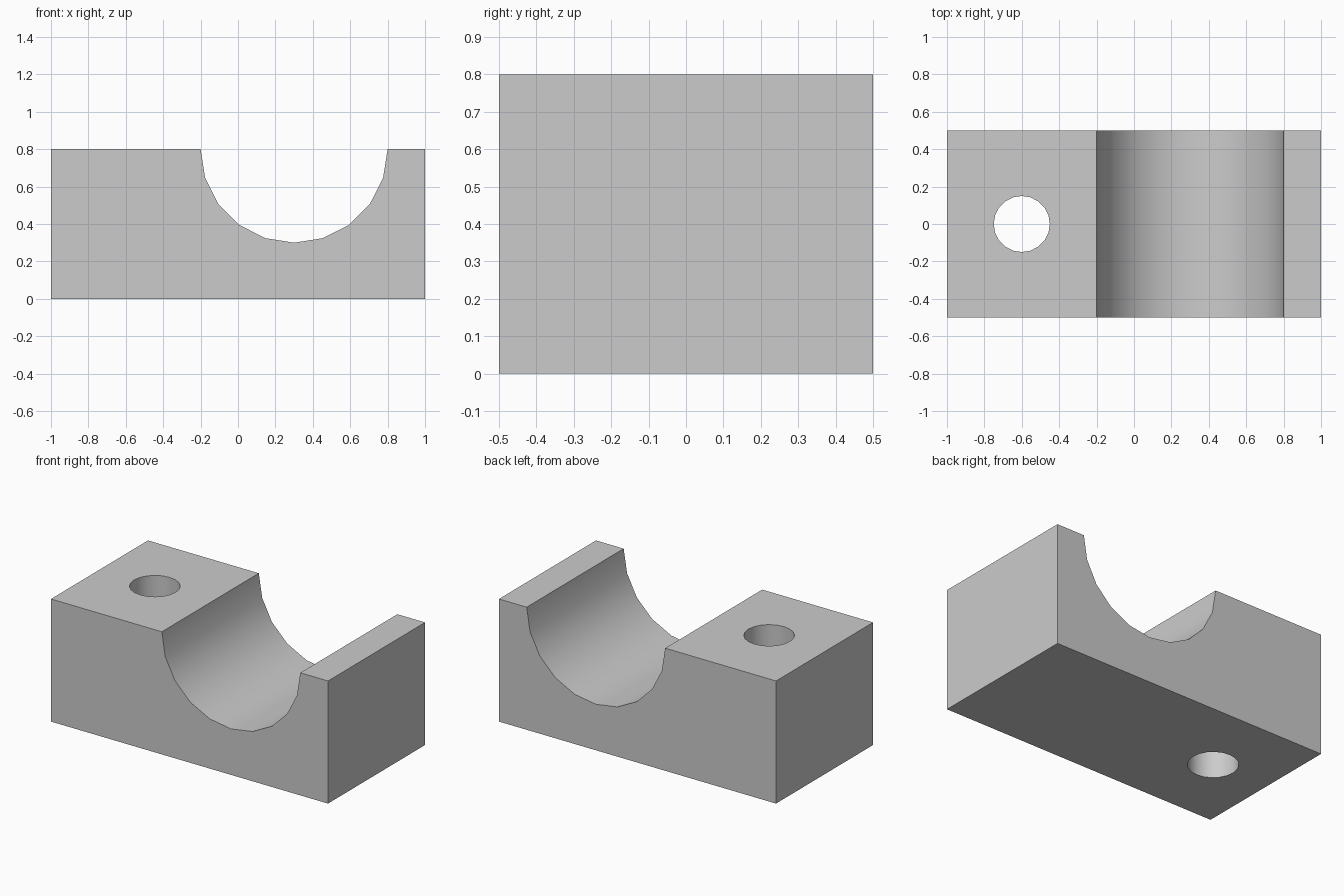
import bpy
import bmesh
from math import cos, sin, pi, radians
from mathutils import Vector

cube = bpy.data.objects.get("Cube")
if cube:
    bpy.data.objects.remove(cube, do_unlink=True)

LENGTH, DEPTH, HEIGHT = 2.0, 1.0, 0.8
SADDLE_X, SADDLE_RADIUS, SADDLE_STEPS = 0.3, 0.5, 10
HOLE_X, HOLE_RADIUS, HOLE_SIDES = -0.6, 0.15, 20

grey = bpy.data.materials.new("plain grey")
grey.use_nodes = True
colour = (0.6, 0.6, 0.6, 1)
grey.diffuse_color = colour
grey.node_tree.nodes["Principled BSDF"].inputs["Base Color"].default_value = colour

# Block profile with a half-round saddle cut into the top
half = LENGTH / 2
profile = [(-half, HEIGHT), (-half, 0), (half, 0), (half, HEIGHT)]
for i in range(SADDLE_STEPS + 1):
    a = pi * i / SADDLE_STEPS
    profile.append((SADDLE_X + SADDLE_RADIUS * cos(a),
                    HEIGHT - SADDLE_RADIUS * sin(a)))

# Extrude the profile from front to back
bm = bmesh.new()
front = bm.faces.new([bm.verts.new((x, -DEPTH / 2, z)) for x, z in profile])
back = bmesh.ops.extrude_face_region(bm, geom=[front], use_keep_orig=True)
bmesh.ops.translate(bm, vec=Vector((0, DEPTH, 0)),
                    verts=[v for v in back["geom"] if isinstance(v, bmesh.types.BMVert)])
bmesh.ops.recalc_face_normals(bm, faces=bm.faces)
mesh = bpy.data.meshes.new("saddle_block")
bm.to_mesh(mesh)
bm.free()
mesh.materials.append(grey)
block = bpy.data.objects.new("saddle_block", mesh)
bpy.context.collection.objects.link(block)

# Bolt hole straight through the wide shoulder
bpy.ops.mesh.primitive_cylinder_add(vertices=HOLE_SIDES, radius=HOLE_RADIUS,
                                    depth=HEIGHT * 2, location=(HOLE_X, 0, HEIGHT / 2))
cutter = bpy.context.object
cutter.name = "bolt_hole_cutter"
cutter.hide_render = True
cutter.data.materials.append(grey)

bpy.ops.object.select_all(action="DESELECT")
block.select_set(True)
bpy.context.view_layer.objects.active = block
cut = block.modifiers.new("bolt_hole", "BOOLEAN")
cut.operation = "DIFFERENCE"
cut.solver = "EXACT"
cut.object = cutter
bpy.ops.object.modifier_apply(modifier=cut.name)
bpy.data.objects.remove(cutter, do_unlink=True)

# Smooth the saddle and hole walls, keep the block edges sharp
bpy.ops.object.shade_smooth_by_angle(angle=radians(30))
